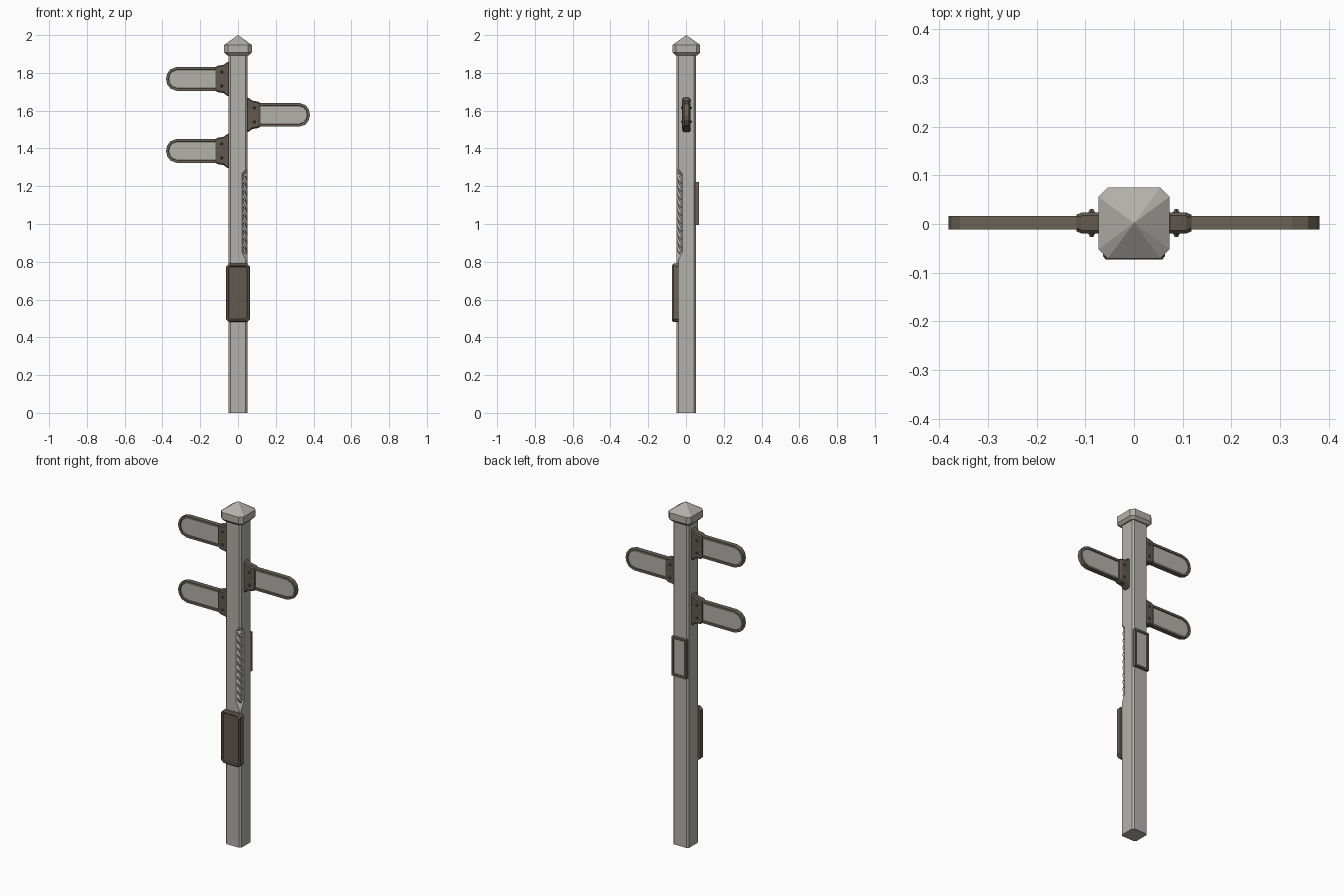
import bpy, bmesh, math

if "Cube" in bpy.data.objects:
    bpy.data.objects.remove(bpy.data.objects["Cube"])

CY = 0.002  # depth centre of the post


def material(name, rgb):
    m = bpy.data.materials.new(name)
    m.diffuse_color = (*rgb, 1)
    m.use_nodes = True
    m.node_tree.nodes["Principled BSDF"].inputs["Base Color"].default_value = m.diffuse_color
    return m


GREY = material("weathered_grey", (0.45, 0.44, 0.405))
BROWN = material("frame_brown", (0.15, 0.122, 0.093))
DARK = material("bracket_brown", (0.125, 0.10, 0.077))


def finish(bm, name, mats):
    bmesh.ops.recalc_face_normals(bm, faces=bm.faces)
    me = bpy.data.meshes.new(name)
    bm.to_mesh(me)
    bm.free()
    for m in mats:
        me.materials.append(m)
    ob = bpy.data.objects.new(name, me)
    bpy.context.collection.objects.link(ob)
    return ob


def loft(rings):
    """Closed skin through rings of equal point count; returns bmesh and end caps."""
    bm = bmesh.new()
    vs = [[bm.verts.new(p) for p in r] for r in rings]
    n = len(vs[0])
    for a, b in zip(vs, vs[1:]):
        for i in range(n):
            j = (i + 1) % n
            bm.faces.new((a[i], a[j], b[j], b[i]))
    ends = [bm.faces.new(vs[0]), bm.faces.new(vs[-1])]
    bmesh.ops.recalc_face_normals(bm, faces=bm.faces)
    return bm, ends


def octagon(a, b, c, c_fr=None):
    """Chamfered rectangle; c_fr is the chamfer of the +a/-b corner."""
    f = c if c_fr is None else c_fr
    return [(a, -b + f), (a, b - c), (a - c, b), (-a + c, b),
            (-a, b - c), (-a, -b + c), (-a + c, -b), (a - f, -b)]


def plate(name, outline, y0, y1, steps, sides, mats):
    """Flat plate in xz; steps = (inset, depth) list worked into the chosen faces."""
    bm, ends = loft([[(x, y, z) for x, z in outline] for y in (y0, y1)])
    for s in sides:
        for thick, depth in steps:
            bmesh.ops.inset_individual(bm, faces=[ends[s]], thickness=thick,
                                       depth=depth, use_even_offset=True)
        ends[s].material_index = len(mats) - 1
    return finish(bm, name, mats)


# Post with a deep stopped chamfer on the front right corner
H, C = 0.051, 0.01
levels = [(0, C), (0.81, C), (0.85, 0.03), (1.265, 0.03), (1.29, C), (1.91, C)]
bm, _ = loft([[(x, y + CY, z) for x, y in octagon(H, H, C, f)] for z, f in levels])
finish(bm, "post", [GREY])

# Twisted rope carving set in that chamfer
rings, N = [], 60
for k in range(N + 1):
    t = k / N
    z = 0.835 + 0.44 * t
    r = 0.021 * min(1, 0.5 + 10 * min(t, 1 - t))
    ring = []
    for i in range(8):
        a = math.tau * (i / 8 - 2.6 * t)
        q = r * (1 if i % 2 == 0 else 0.66)
        ring.append((0.03 + q * math.cos(a), -0.03 + CY + q * math.sin(a), z))
    rings.append(ring)
bm, _ = loft(rings)
finish(bm, "rope_carving", [GREY])

# Cap with pyramid top
cap = [(1.893, 0.058, 0.014), (1.908, 0.073, 0.019), (1.948, 0.073, 0.019), (2.0, 0.0004, 0.0001)]
bm, _ = loft([[(x, y + CY, z) for x, y in octagon(h, h, c)] for z, h, c in cap])
finish(bm, "post_cap", [GREY])


# Direction arms: framed board, flared bracket and rivets
def arm(name, s, zc):
    top = [(0.10, 0.063), (0.325, 0.063), (0.358, 0.051), (0.375, 0.028), (0.381, 0)]
    half = [(s * x, zc + z) for x, z in top]
    low = [(s * x, zc - z) for x, z in reversed(top[:-1])]
    plate(name + "_board", half + low, CY - 0.013, CY + 0.014,
          [(0.013, 0), (0.002, -0.005)], (0, 1), [BROWN, GREY])

    prof = [(0.04, 0.093, 0.021), (0.056, 0.09, 0.021), (0.076, 0.075, 0.022),
            (0.107, 0.07, 0.022), (0.118, 0.063, 0.017)]
    bm, _ = loft([[(s * x, CY + y, zc + z) for y, z in octagon(dy, dz, 0.007)]
                  for x, dz, dy in prof])
    finish(bm, name + "_bracket", [DARK])

    bm = bmesh.new()
    for dz in (-0.037, 0.037):
        for d in (-1, 1):
            vs = bmesh.ops.create_cone(bm, cap_ends=True, segments=6, radius1=0.010,
                                       radius2=0.004, depth=0.010)["verts"]
            for v in vs:
                x, y, z = v.co
                v.co = (s * 0.087 + x, CY + d * (0.0235 + z), zc + dz + y)
    finish(bm, name + "_rivets", [DARK])


for name, s, zc in (("upper_arm", -1, 1.768), ("middle_arm", 1, 1.578), ("lower_arm", -1, 1.387)):
    arm(name, s, zc)

# Front plaque with bevelled rim and sunken field
plate("front_plaque", [(x, 0.635 + z) for x, z in octagon(0.064, 0.155, 0.016)],
      -0.066, -0.04, [(0.006, 0.007), (0.007, 0), (0.004, -0.006)], (0,), [BROWN, DARK])

# Back notice panel
plate("back_panel", [(-0.047, 0.995), (0.047, 0.995), (0.047, 1.223), (-0.047, 1.223)],
      0.045, 0.069, [(0.011, 0), (0.002, -0.006)], (1,), [BROWN, GREY])
